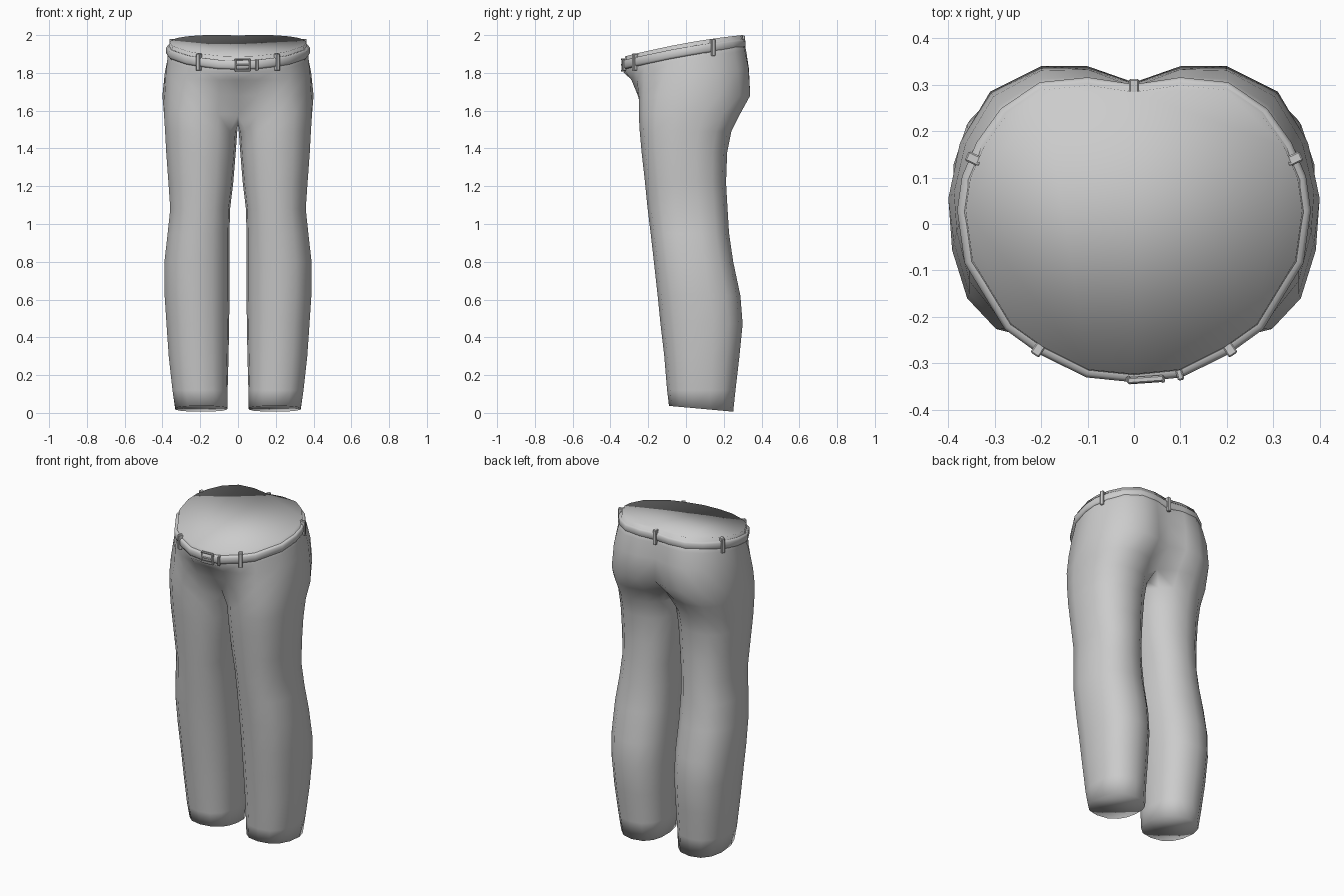
import bpy, bmesh
from math import sin, cos, radians, copysign
from mathutils import Matrix, Vector

cube = bpy.data.objects.get("Cube")
if cube:
    bpy.data.objects.remove(cube, do_unlink=True)

grey = bpy.data.materials.new("plain grey")
grey.use_nodes = True
colour = (0.6, 0.6, 0.6, 1)
grey.diffuse_color = colour
grey.node_tree.nodes["Principled BSDF"].inputs["Base Color"].default_value = colour


def make_object(name, bm, smooth=True):
    mesh = bpy.data.meshes.new(name)
    for face in bm.faces:
        face.smooth = smooth
    bm.to_mesh(mesh)
    bm.free()
    mesh.materials.append(grey)
    obj = bpy.data.objects.new(name, mesh)
    bpy.context.collection.objects.link(obj)
    return obj


def bridge(bm, lower, upper, closed):
    count = len(upper)
    for i in range(count if closed else count - 1):
        j = (i + 1) % count
        bm.faces.new((lower[i], lower[j], upper[j], upper[i]))


# Left half outlines, from front middle round to back middle
WAIST = [(0, -.33), (.1, -.32), (.2, -.27), (.27, -.22), (.355, -.08), (.37, .03),
         (.36, .1), (.33, .17), (.28, .24), (.2, .295), (.1, .305), (0, .29)]
HIP = [(0, -.24), (.1, -.255), (.2, -.25), (.28, -.225), (.355, -.15), (.388, -.04),
       (.4, .055), (.375, .175), (.31, .285), (.2, .34), (.1, .34), (0, .305)]
OUTER = len(WAIST)
ANGLES = [-50 + 280 * i / (OUTER - 1) for i in range(OUTER)] + [250, 270, 290]

# Leg levels: height, inner x, outer x, front y, back y
LEG = [(.02, .055, .335, -.09, .25),
       (.12, .055, .35, -.10, .262),
       (.3, .05, .37, -.115, .283),
       (.47, .047, .382, -.135, .3),
       (.62, .045, .392, -.15, .288),
       (.8, .045, .393, -.17, .25),
       (.95, .045, .376, -.187, .228),
       (1.08, .042, .362, -.203, .22),
       (1.22, .025, .372, -.217, .212),
       (1.38, .012, .384, -.235, .218),
       (1.49, .004, .39, -.245, .24)]


def power(value):
    return copysign(abs(value) ** .85, value)


def leg_ring(inner, outer, front, back):
    cx, rx = (inner + outer) / 2, (outer - inner) / 2
    cy, ry = (front + back) / 2, (back - front) / 2
    return [(cx + rx * power(sin(radians(a))), cy - ry * power(cos(radians(a))))
            for a in ANGLES]


def rim_height(y):
    return 1.958 + .175 * y - .12 * y * y


def blend(t, slope):
    ring = []
    for (hx, hy), (wx, wy) in zip(HIP, WAIST):
        k = min(1, t - slope * wy)
        ring.append((hx + (wx - hx) * k, hy + (wy - hy) * k))
    return ring


# Trousers: leg rings, crotch ring, then open half rings to the waist
bm = bmesh.new()
rings = []
for z, *extent in LEG:
    tilt = -.09 if z < .1 else 0
    rings.append([bm.verts.new((x, y, z + tilt * (y - .1)))
                  for x, y in leg_ring(*extent)])

crotch = []
for i, (x, y) in enumerate(leg_ring(0, .396, -.25, .285)):
    middle = i == 0 or i >= OUTER - 1
    z = 1.53 if i >= OUTER else 1.58
    crotch.append(bm.verts.new((0 if middle else x, y, z)))
rings.append(crotch)
for lower, upper in zip(rings, rings[1:]):
    bridge(bm, lower, upper, True)
bm.faces.new(rings[0][::-1])

torso = [[(x, y, 1.68) for x, y in HIP],
         [(x, y, 1.79 + .1 * y) for x, y in blend(.35, .5)],
         [(x, y, rim_height(y) - .085) for x, y in blend(.8, .6)],
         [(x * .98, y * .98, rim_height(y)) for x, y in WAIST]]
below = crotch[:OUTER]
for points in torso:
    ring = [bm.verts.new(p) for p in points]
    bridge(bm, below, ring, False)
    below = ring
bm.faces.new(below)
trousers = make_object("trousers", bm)
mirror = trousers.modifiers.new("Mirror", 'MIRROR')
mirror.use_clip = True
mirror.merge_threshold = .0005

# Belt: rounded strip swept round the waist
loop = WAIST + [(-x, y) for x, y in WAIST[-2:0:-1]]
profile = [(-.02, -.024), (.004, -.024), (.011, -.014), (.011, .014), (.004, .024), (-.02, .024)]
bm = bmesh.new()
strips = []
for offset, height in profile:
    strip = []
    for i, (x, y) in enumerate(loop):
        before, after = Vector(loop[i - 1]), Vector(loop[(i + 1) % len(loop)])
        along = (after - before).normalized()
        strip.append(bm.verts.new((x + along.y * offset, y - along.x * offset,
                                   rim_height(y) - .045 + height)))
    strips.append(strip)
for lower, upper in zip(strips, strips[1:] + strips[:1]):
    bridge(bm, lower, upper, True)
make_object("belt", bm)


def block(name, centre, size, turn=0):
    bm = bmesh.new()
    matrix = (Matrix.Translation(centre) @ Matrix.Rotation(radians(turn), 4, 'Z')
              @ Matrix.Diagonal((*size, 1)))
    bmesh.ops.create_cube(bm, size=1, matrix=matrix)
    bmesh.ops.bevel(bm, geom=bm.edges[:], offset=.003, segments=1, affect='EDGES')
    return make_object(name, bm, False)


# Belt loops
for name, x, y, turn in [("front_left", .205, -.268, 33), ("front_right", -.205, -.268, -33),
                         ("side_left", .345, .14, 115), ("side_right", -.345, .14, -115),
                         ("back", 0, .295, 0)]:
    block(name + "_belt_loop", (x, y, rim_height(y) - .046), (.022, .034, .09), turn)

# Buckle: square frame, prong and strap keeper
bz = rim_height(-.33) - .045
for side, x in (("right", -.012), ("left", .062)):
    block("buckle_" + side + "_bar", (x, -.335, bz), (.01, .014, .068), 4)
for side, dz in (("lower", -.03), ("upper", .03)):
    block("buckle_" + side + "_bar", (.025, -.335, bz + dz), (.08, .014, .01), 4)
block("buckle_prong", (.025, -.338, bz), (.075, .01, .008), 4)
block("strap_keeper", (.098, -.322, bz), (.014, .03, .06), 15)
